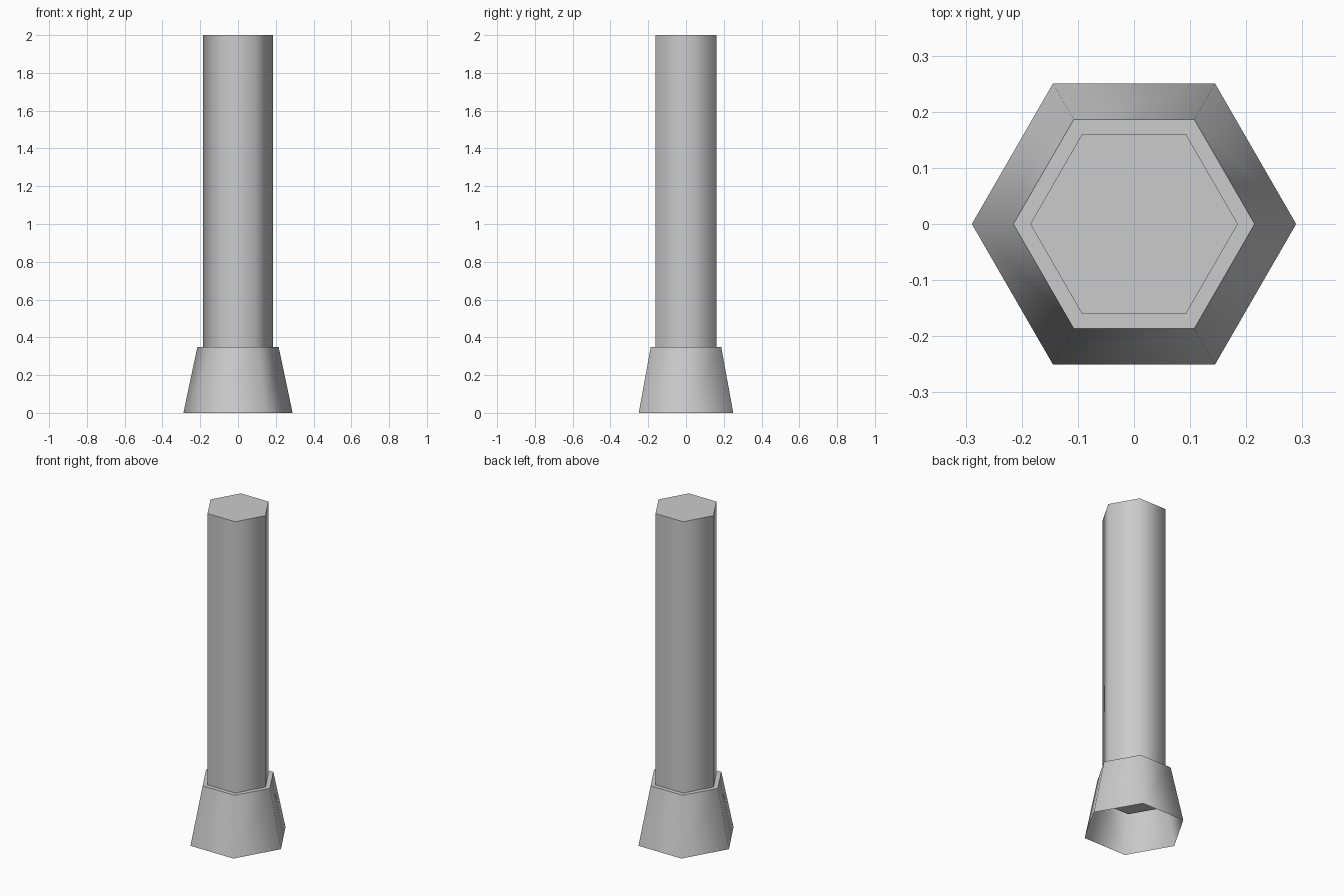
import bpy
import bmesh
import math

cube = bpy.data.objects.get("Cube")
if cube:
    bpy.data.objects.remove(cube, do_unlink=True)

# Single grey material
grey = bpy.data.materials.new("grey")
grey.use_nodes = True
colour = (0.6, 0.6, 0.6, 1)
grey.diffuse_color = colour
grey.node_tree.nodes["Principled BSDF"].inputs["Base Color"].default_value = colour


def hex_ring(bm, radius, z):
    angles = [math.tau * i / 6 for i in range(6)]
    return [bm.verts.new((radius * math.cos(a), radius * math.sin(a), z)) for a in angles]


def hex_prism(name, low_radius, high_radius, low, high, closed_below):
    """Six-sided tapered prism with corners on the x axis."""
    bm = bmesh.new()
    bottom = hex_ring(bm, low_radius, low)
    top = hex_ring(bm, high_radius, high)
    for i in range(6):
        j = (i + 1) % 6
        bm.faces.new((bottom[i], bottom[j], top[j], top[i]))
    bm.faces.new(top)
    if closed_below:
        bm.faces.new(bottom[::-1])
    mesh = bpy.data.meshes.new(name)
    bm.to_mesh(mesh)
    bm.free()
    mesh.materials.append(grey)
    obj = bpy.data.objects.new(name, mesh)
    bpy.context.collection.objects.link(obj)

    # Soft sides, crisp caps
    bpy.ops.object.select_all(action="DESELECT")
    obj.select_set(True)
    bpy.context.view_layer.objects.active = obj
    bpy.ops.object.shade_smooth_by_angle(angle=math.radians(70))
    return obj


# Flared foot, hollow from below
hex_prism("flared_base", 0.289, 0.215, 0, 0.35, False)

# Shaft, reaching down inside the foot
hex_prism("shaft", 0.185, 0.185, 0.2, 2, True)
